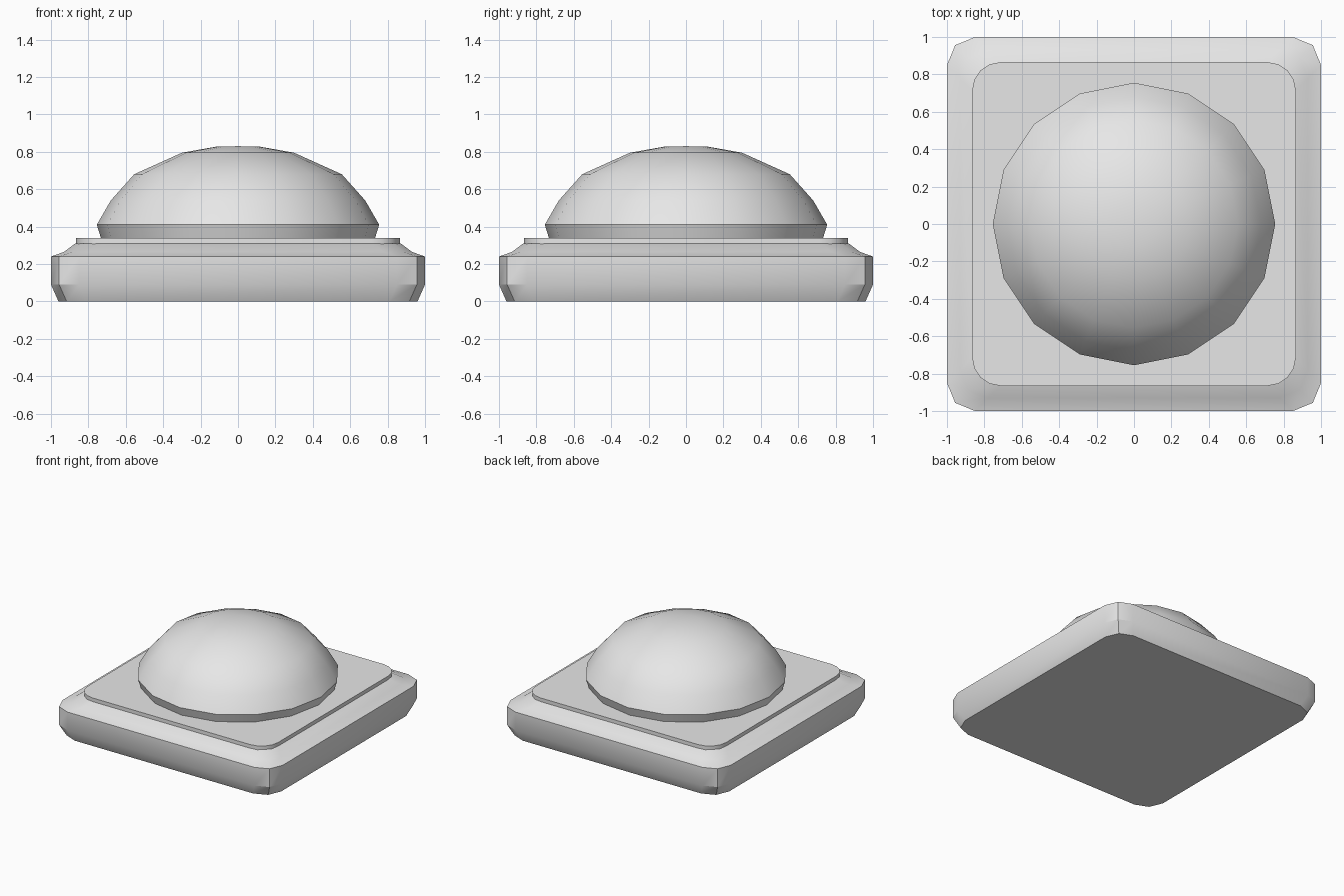
import bpy, bmesh, math

cube = bpy.data.objects.get("Cube")
if cube:
    bpy.data.objects.remove(cube, do_unlink=True)

grey = bpy.data.materials.new("light grey")
grey.use_nodes = True
colour = (0.8, 0.8, 0.8, 1)
grey.diffuse_color = colour
grey.node_tree.nodes["Principled BSDF"].inputs["Base Color"].default_value = colour


def rounded_square(half, radius, segments):
    """Outline of a square with rounded corners."""
    points = []
    for corner in range(4):
        start = corner * math.pi / 2
        mid = start + math.pi / 4
        reach = (half - radius) * math.sqrt(2)
        for i in range(segments + 1):
            a = start + i * math.pi / 2 / segments
            points.append((reach * math.cos(mid) + radius * math.cos(a),
                           reach * math.sin(mid) + radius * math.sin(a)))
    return points


def circle(radius, sides):
    return [(radius * math.cos(i * math.tau / sides),
             radius * math.sin(i * math.tau / sides)) for i in range(sides)]


def loft(name, layers, tip=None, angle=30):
    """Skin a stack of (outline, height) layers; close with a cap or a tip."""
    bm = bmesh.new()
    rings = [[bm.verts.new((x, y, z)) for x, y in outline] for outline, z in layers]
    count = len(rings[0])
    for low, high in zip(rings, rings[1:]):
        for i in range(count):
            j = (i + 1) % count
            bm.faces.new((low[i], low[j], high[j], high[i]))
    bm.faces.new(rings[0][::-1])
    if tip is None:
        bm.faces.new(rings[-1])
    else:
        top = bm.verts.new((0, 0, tip))
        for i in range(count):
            bm.faces.new((rings[-1][i], rings[-1][(i + 1) % count], top))
    mesh = bpy.data.meshes.new(name)
    bm.to_mesh(mesh)
    bm.free()
    mesh.materials.append(grey)
    obj = bpy.data.objects.new(name, mesh)
    bpy.context.collection.objects.link(obj)
    bpy.ops.object.select_all(action='DESELECT')
    obj.select_set(True)
    bpy.context.view_layer.objects.active = obj
    bpy.ops.object.shade_smooth_by_angle(angle=math.radians(angle))
    return obj


# Square base: tapered foot, upright wall, sloping shoulder
base_profile = [(0.96, 0), (1, 0.09), (1, 0.24), (0.93, 0.265), (0.87, 0.31)]
loft("base", [(rounded_square(h, 0.15, 2), z) for h, z in base_profile])

# Thin raised plate on the base
plate = rounded_square(0.865, 0.15, 4)
loft("top_plate", [(plate, 0.25), (plate, 0.34)])

# Low-poly dome with an undercut rim
dome_profile = [(0.73, 0.33), (0.755, 0.41), (0.68, 0.54), (0.555, 0.68), (0.3, 0.795), (0.12, 0.827)]
loft("dome", [(circle(r, 16), z) for r, z in dome_profile], tip=0.83, angle=40)
